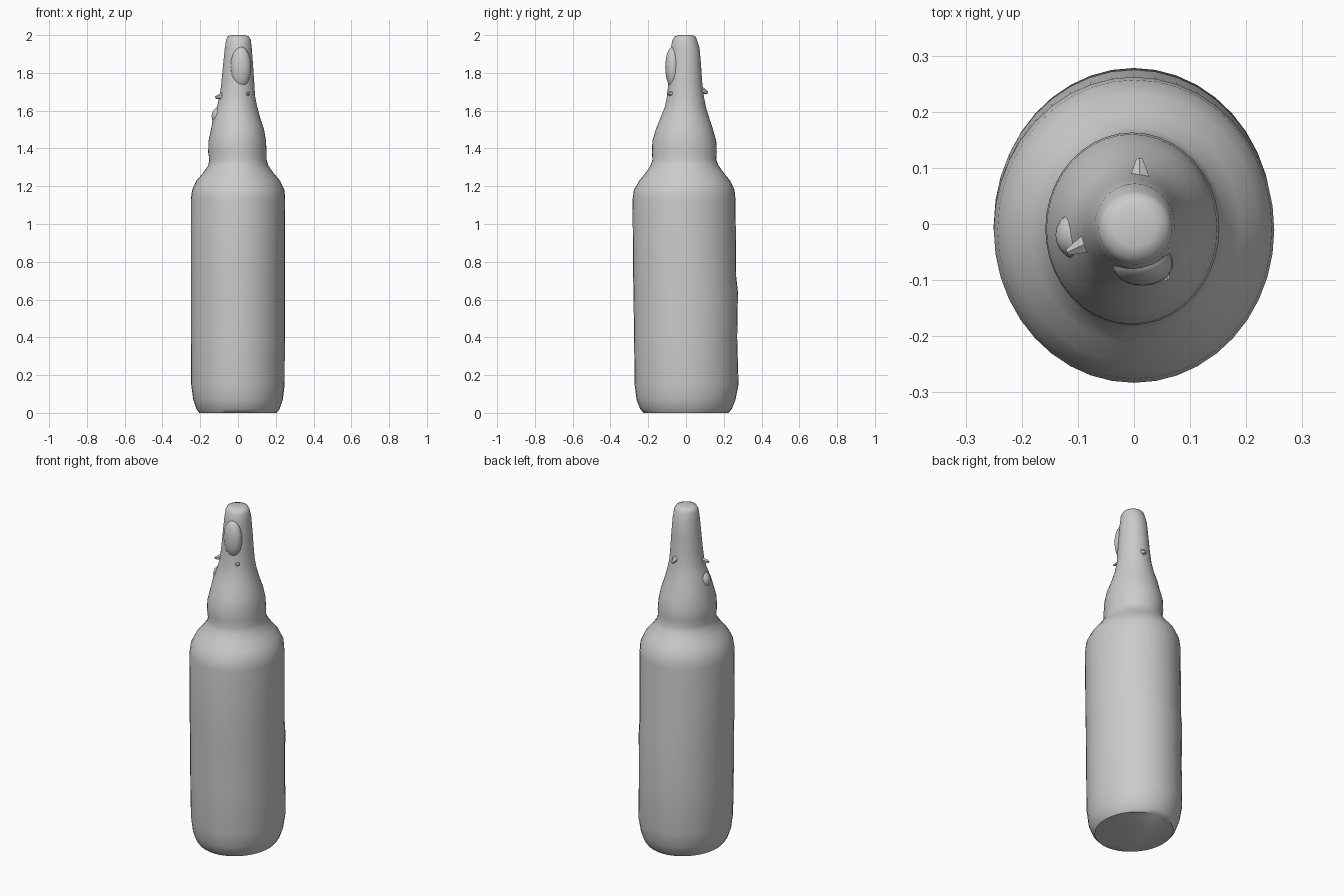
import bpy, bmesh, math
from mathutils import Vector

cube = bpy.data.objects.get("Cube")
if cube:
    bpy.data.objects.remove(cube)

# Single matte grey
grey = bpy.data.materials.new("matte_grey")
grey.use_nodes = True
COLOR = (0.6, 0.6, 0.6, 1)
grey.diffuse_color = COLOR
grey.node_tree.nodes["Principled BSDF"].inputs["Base Color"].default_value = COLOR


def finish(name, bm, angle):
    bmesh.ops.recalc_face_normals(bm, faces=bm.faces)
    mesh = bpy.data.meshes.new(name)
    bm.to_mesh(mesh)
    bm.free()
    mesh.materials.append(grey)
    obj = bpy.data.objects.new(name, mesh)
    bpy.context.collection.objects.link(obj)
    bpy.ops.object.select_all(action="DESELECT")
    obj.select_set(True)
    bpy.context.view_layer.objects.active = obj
    bpy.ops.object.shade_smooth_by_angle(angle=math.radians(angle))
    return obj


def loft(name, rings, sides=40):
    """Skin a stack of oval rings given as height, left, right, front, back."""
    bm = bmesh.new()
    loops = []
    for z, x0, x1, y0, y1 in rings:
        loop = []
        for i in range(sides):
            a = math.tau * i / sides
            x = (x0 + x1) / 2 + (x1 - x0) / 2 * math.cos(a)
            y = (y0 + y1) / 2 + (y1 - y0) / 2 * math.sin(a)
            loop.append(bm.verts.new((x, y, z)))
        loops.append(loop)
    for low, high in zip(loops, loops[1:]):
        for i in range(sides):
            j = (i + 1) % sides
            bm.faces.new((low[i], low[j], high[j], high[i]))
    bm.faces.new(loops[0])
    bm.faces.new(loops[-1])
    return finish(name, bm, 50)


def pebble(name, center, radii):
    """Squashed sphere for soft lumps."""
    bm = bmesh.new()
    bmesh.ops.create_icosphere(bm, subdivisions=3, radius=1)
    for v in bm.verts:
        v.co = Vector(c + r * p for c, r, p in zip(center, radii, v.co))
    return finish(name, bm, 60)


def nub(name, base, tip, radius):
    """Small pointed scrap sticking out of the neck."""
    base, tip = Vector(base), Vector(tip)
    axis = tip - base
    bm = bmesh.new()
    bmesh.ops.create_cone(bm, cap_ends=True, segments=6, radius1=radius,
                          radius2=radius * 0.3, depth=axis.length)
    turn = axis.to_track_quat("Z", "Y")
    for v in bm.verts:
        v.co = turn @ v.co + (base + tip) / 2
    return finish(name, bm, 30)


# Bottle: base, body, shoulder, bulb and neck in one skin
loft("bottle", [
    (0.00, -.205, .205, -.225, .225),
    (0.02, -.22, .22, -.242, .242),
    (0.07, -.237, .237, -.262, .262),
    (0.15, -.248, .247, -.272, .278),
    (0.40, -.25, .248, -.275, .271),
    (0.64, -.25, .248, -.278, .275),
    (0.72, -.25, .248, -.28, .266),
    (1.13, -.25, .25, -.283, .262),
    (1.18, -.243, .246, -.276, .257),
    (1.23, -.22, .222, -.247, .234),
    (1.27, -.185, .188, -.214, .2),
    (1.31, -.158, .16, -.187, .172),
    (1.34, -.152, .152, -.178, .16),
    (1.38, -.158, .152, -.18, .163),
    (1.44, -.156, .148, -.178, .16),
    (1.50, -.143, .138, -.16, .143),
    (1.56, -.132, .118, -.136, .124),
    (1.62, -.112, .102, -.112, .105),
    (1.68, -.096, .09, -.1, .094),
    (1.75, -.088, .086, -.093, .086),
    (1.85, -.078, .079, -.086, .079),
    (1.93, -.07, .073, -.08, .072),
    (1.975, -.063, .068, -.072, .058),
    (1.993, -.055, .058, -.06, .05),
    (2.00, -.035, .038, -.04, .03),
])

# Soft lump on the front of the neck
pebble("front_neck_lump", (0.015, -.07, 1.83), (.055, .04, .11))

# Ragged scraps around the bottom of the neck
nub("back_scrap", (0.01, .075, 1.71), (0.01, .115, 1.695), .022)
nub("right_scrap", (-.075, -.03, 1.68), (-.118, -.05, 1.67), .022)
nub("front_left_scrap", (.045, -.06, 1.69), (.06, -.1, 1.69), .018)
pebble("right_neck_lump", (-.095, -.02, 1.57), (.045, .045, .05))
